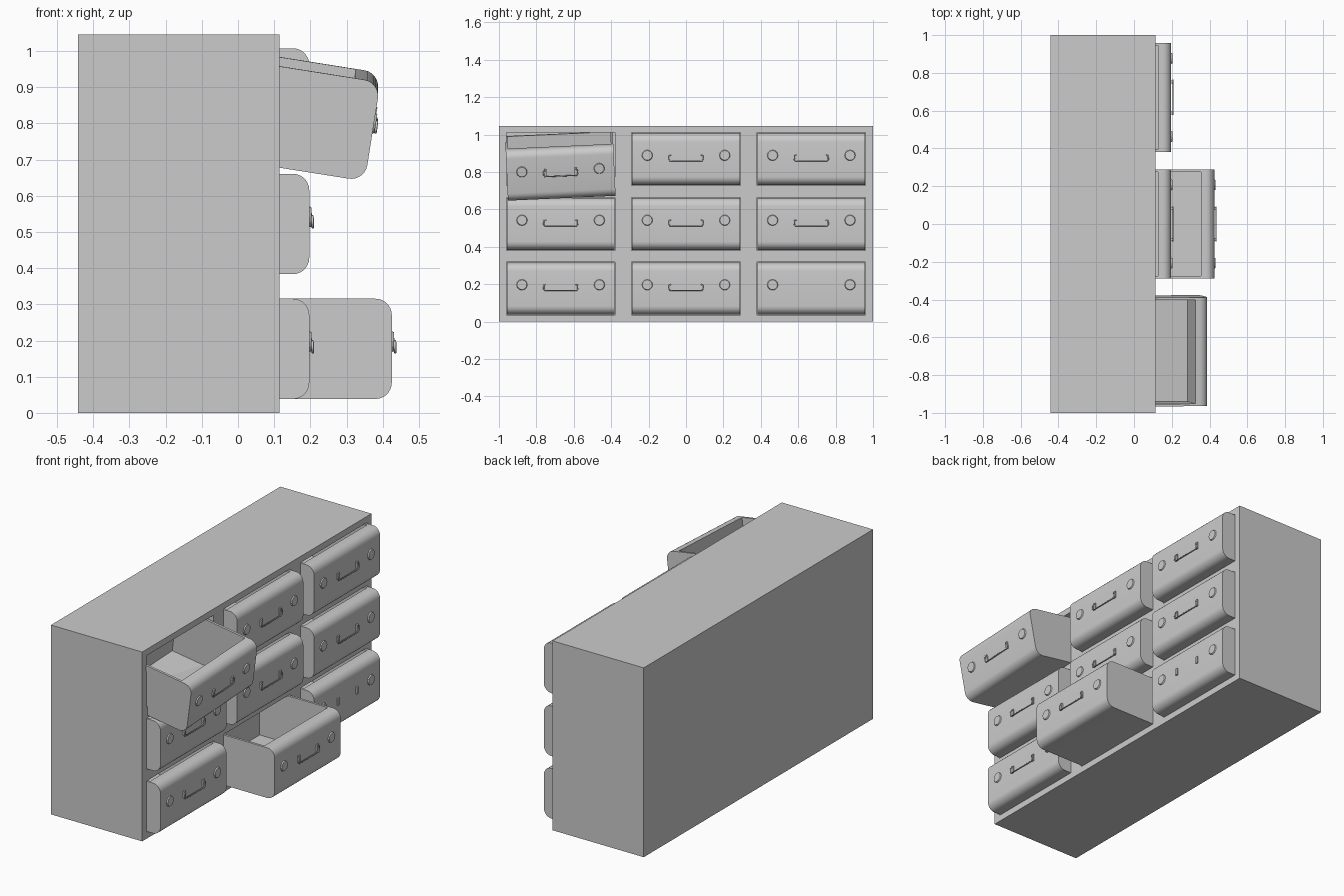
import bpy, bmesh
from math import sin, cos, pi, radians
from mathutils import Matrix, Vector

if "Cube" in bpy.data.objects:
    bpy.data.objects.remove(bpy.data.objects["Cube"])

W, H, D = 0.576, 0.277, 0.5          # drawer width, height, depth
COLS = (-0.67, 0.0, 0.67)
ROWS = (0.177, 0.522, 0.869)
FRONT = 0.197                        # x of a closed drawer front


def add_box(bm, lo, hi):
    lo, hi = Vector(lo), Vector(hi)
    m = Matrix.Translation((lo + hi) / 2) @ Matrix.Diagonal((*(hi - lo), 1))
    bmesh.ops.create_cube(bm, size=1, matrix=m)


def make(name, bm):
    bmesh.ops.recalc_face_normals(bm, faces=bm.faces)
    me = bpy.data.meshes.new(name)
    bm.to_mesh(me)
    bm.free()
    ob = bpy.data.objects.new(name, me)
    bpy.context.collection.objects.link(ob)
    return ob


def activate(ob):
    bpy.ops.object.select_all(action='DESELECT')
    ob.select_set(True)
    bpy.context.view_layer.objects.active = ob


def cut(ob, boxes):
    bm = bmesh.new()
    for lo, hi in boxes:
        add_box(bm, lo, hi)
    cutter = make("cutter", bm)
    cutter.hide_render = True
    mod = ob.modifiers.new("cut", 'BOOLEAN')
    mod.operation, mod.solver, mod.object = 'DIFFERENCE', 'EXACT', cutter
    activate(ob)
    bpy.ops.object.modifier_apply(modifier=mod.name)
    bpy.data.objects.remove(cutter)


def smooth(ob, angle=30):
    activate(ob)
    bpy.ops.object.shade_smooth_by_angle(angle=radians(angle))


# cabinet with nine drawer openings
bm = bmesh.new()
add_box(bm, (-0.442, -1, 0), (0.115, 1, 1.045))
cabinet = make("cabinet", bm)
g = 0.003
cut(cabinet, [((-0.41, y - W/2 - g, z - H/2 - g), (0.3, y + W/2 + g, z + H/2 + g))
              for y in COLS for z in ROWS])

# drawer: profile with rounded front corners, hollowed from above (origin at front face centre)
r, n = 0.045, 7
arc = [(-r + r * cos(a), H/2 - r + r * sin(a)) for a in (pi/2 * i / n for i in range(n + 1))]
profile = [(-D, -H/2)] + [(x, -z) for x, z in reversed(arc)] + arc + [(-D, H/2)]
bm = bmesh.new()
face = bm.faces.new([bm.verts.new((x, -W/2, z)) for x, z in profile])
ext = bmesh.ops.extrude_face_region(bm, geom=[face])
bmesh.ops.translate(bm, vec=(0, W, 0),
                    verts=[v for v in ext['geom'] if isinstance(v, bmesh.types.BMVert)])
# keep both end caps so the body is closed
bmesh.ops.holes_fill(bm, edges=bm.edges)
drawer = make("drawer", bm)
cut(drawer, [((-D + 0.015, -W/2 + 0.013, -H/2 + 0.015), (-0.07, W/2 - 0.013, H))])
smooth(drawer)

# round plates at both ends of the front
bm = bmesh.new()
for y in (-0.207, 0.207):
    m = Matrix.Translation((0.002, y, 0.02)) @ Matrix.Rotation(pi/2, 4, 'Y')
    bmesh.ops.create_cone(bm, cap_ends=True, segments=12, radius1=0.03, radius2=0.026,
                          depth=0.008, matrix=m)
plates = make("round_plates", bm)

# handle mounts
bm = bmesh.new()
for y in (-0.082, 0.082):
    add_box(bm, (-0.002, y - 0.007, -0.008), (0.008, y + 0.007, 0.03))
mounts = make("handle_mounts", bm)

# hanging handle bar swept along a short path
cu = bpy.data.curves.new("handle_bar", 'CURVE')
cu.dimensions = '3D'
cu.bevel_depth, cu.bevel_resolution, cu.use_fill_caps = 0.0035, 1, True
half = [(0.008, 0.078, 0.022), (0.009, 0.09, 0.018), (0.0095, 0.091, -0.002), (0.0095, 0.085, -0.01)]
path = half + [(x, -y, z) for x, y, z in reversed(half)]
sp = cu.splines.new('POLY')
sp.points.add(len(path) - 1)
for p, c in zip(sp.points, path):
    p.co = (*c, 1)
bar = bpy.data.objects.new("handle_bar", cu)
bpy.context.collection.objects.link(bar)
activate(bar)
bpy.ops.object.convert(target='MESH')
bar = bpy.context.view_layer.objects.active

# place all nine sets; one pulled out, one hanging tilted, one missing its bar
parts = (drawer, plates, mounts, bar)
for ci, y in enumerate(COLS):
    for ri, z in enumerate(ROWS):
        m = Matrix.Translation((FRONT, y, z))
        if (ci, ri) == (1, 0):
            m = Matrix.Translation((0.425, y, z))
        if (ci, ri) == (0, 2):
            m = (Matrix.Translation((0.372, y, 0.79)) @ Matrix.Rotation(radians(2.6), 4, 'X')
                 @ Matrix.Rotation(radians(9), 4, 'Y'))
        for src in parts:
            if src is bar and (ci, ri) == (2, 0):
                continue
            ob = src.copy()
            ob.name = f"{src.name}_{ci}_{ri}"
            ob.matrix_world = m
            bpy.context.collection.objects.link(ob)
for src in parts:
    bpy.data.objects.remove(src)
